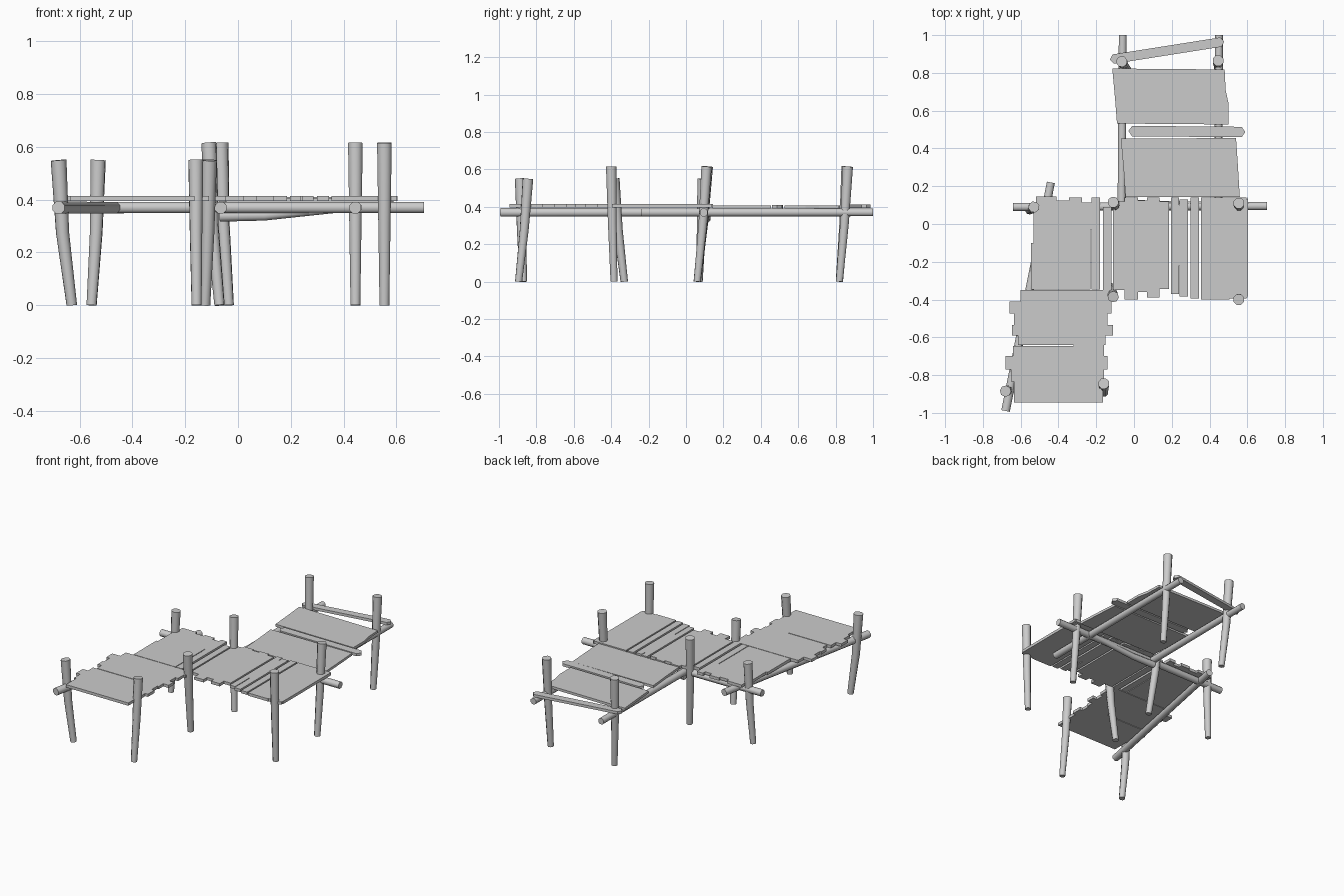
import bpy, bmesh, math
from mathutils import Vector

cube = bpy.data.objects.get("Cube")
if cube:
    bpy.data.objects.remove(cube, do_unlink=True)

# One plain weathered grey for everything
wood = bpy.data.materials.new("weathered_grey")
wood.use_nodes = True
wood.diffuse_color = (0.6, 0.6, 0.6, 1)
wood.node_tree.nodes["Principled BSDF"].inputs["Base Color"].default_value = wood.diffuse_color


def finish(name, bm, smooth=False):
    bmesh.ops.recalc_face_normals(bm, faces=bm.faces)
    mesh = bpy.data.meshes.new(name)
    bm.to_mesh(mesh)
    bm.free()
    mesh.materials.append(wood)
    obj = bpy.data.objects.new(name, mesh)
    bpy.context.collection.objects.link(obj)
    if smooth:
        bpy.ops.object.select_all(action="DESELECT")
        obj.select_set(True)
        bpy.context.view_layer.objects.active = obj
        bpy.ops.object.shade_smooth_by_angle(angle=math.radians(50))


def log(name, path, start_radius, end_radius, sides=8):
    """Tapered round timber that follows a short path."""
    bm = bmesh.new()
    path = [Vector(p) for p in path]
    turn = (path[-1] - path[0]).to_track_quat("Z", "Y")
    rings = []
    for i, point in enumerate(path):
        radius = start_radius + (end_radius - start_radius) * i / (len(path) - 1)
        ring = []
        for k in range(sides):
            angle = math.tau * (k + 0.5) / sides
            offset = Vector((math.cos(angle), math.sin(angle), 0)) * radius
            ring.append(bm.verts.new(point + turn @ offset))
        rings.append(ring)
    for low, high in zip(rings, rings[1:]):
        for k in range(sides):
            n = (k + 1) % sides
            bm.faces.new((low[k], low[n], high[n], high[k]))
    bm.faces.new(rings[0])
    bm.faces.new(rings[-1])
    finish(name, bm, smooth=True)


def slab(name, outline, bottom, top):
    """Flat board extruded from its plan outline."""
    bm = bmesh.new()
    face = bm.faces.new([bm.verts.new((x, y, bottom)) for x, y in outline])
    extruded = bmesh.ops.extrude_face_region(bm, geom=[face])["geom"]
    for item in extruded:
        if isinstance(item, bmesh.types.BMVert):
            item.co.z = top
    finish(name, bm)


def planking(name, start, planks, along_x=False, bottom=0.395, top=0.414):
    """Row of planks (width, low end, high end) joined in one ragged sheet."""
    low_side, high_side = [], []
    for width, low, high in planks:
        low_side += [(start, low), (start + width, low)]
        high_side += [(start, high), (start + width, high)]
        start += width
    outline = low_side + high_side[::-1]
    clean = [p for i, p in enumerate(outline) if p != outline[i - 1]]
    if along_x:
        clean = [(b, a) for a, b in clean]
    slab(name, clean, bottom, top)


# Leaning posts: foot (x, y), head (x, y), height
posts = {
    "front_right_post": (-0.63, -0.87, -0.68, -0.885, 0.55),
    "front_left_post": (-0.157, -0.895, -0.16, -0.845, 0.55),
    "side_right_post": (-0.555, 0.07, -0.53, 0.09, 0.55),
    "inner_front_post": (-0.125, -0.33, -0.11, -0.385, 0.55),
    "inner_middle_post": (-0.07, 0.06, -0.11, 0.115, 0.615),
    "side_left_post": (0.555, 0.06, 0.555, 0.11, 0.615),
    "side_front_post": (0.555, -0.385, 0.555, -0.4, 0.615),
    "back_right_post": (-0.035, 0.82, -0.065, 0.86, 0.615),
    "back_left_post": (0.445, 0.82, 0.445, 0.865, 0.615),
}
for name, (fx, fy, hx, hy, height) in posts.items():
    foot, head = Vector((fx, fy, 0)), Vector((hx, hy, height))
    bend = foot.lerp(head, 0.5) + (head - foot) * Vector((0.2, 0.1, 0))
    log(name, [foot, bend, head], 0.02, 0.03)

# Round beams under the decks
log("cross_beam", [(-0.64, 0.09, 0.37), (0.705, 0.095, 0.37)], 0.023, 0.023)
log("right_beam", [(-0.68, -0.99, 0.37), (-0.44, 0.22, 0.37)], 0.025, 0.023)
log("back_right_beam", [(-0.06, 1, 0.37), (-0.065, 0.06, 0.37)], 0.022, 0.024)
log("back_left_beam", [(0.45, 1, 0.37), (0.445, -0.24, 0.37)], 0.022, 0.024)
log("bent_brace", [(-0.07, 0.11, 0.338), (0.1, 0.105, 0.34), (0.42, 0.1, 0.372)], 0.023, 0.018)

# Front right deck, boards running across
planking("front_deck", -0.945, [
    (0.11, -0.635, -0.165), (0.065, -0.65, -0.16), (0.07, -0.68, -0.14),
    (0.055, -0.64, -0.16), (0.005, -0.32, -0.16), (0.05, -0.615, -0.15),
    (0.055, -0.645, -0.11), (0.06, -0.635, -0.14), (0.065, -0.66, -0.12),
    (0.06, -0.6, -0.11)], along_x=True)

# Right deck, boards running front to back
planking("right_deck", -0.545, [
    (0.012, -0.346, -0.1), (0.013, -0.346, 0.1), (0.11, -0.346, 0.145),
    (0.065, -0.346, 0.125), (0.07, -0.346, 0.14), (0.045, -0.346, 0.115),
    (0.005, -0.03, 0.115), (0.045, -0.346, 0.14)])
planking("narrow_plank", -0.165, [(0.045, -0.355, 0.09)])

# Middle deck, several loose boards
planking("middle_deck", -0.11, [
    (0.06, -0.35, 0.12), (0.07, -0.4, 0.14), (0.05, -0.36, 0.125),
    (0.065, -0.39, 0.14), (0.05, -0.345, 0.12)])
planking("loose_plank", 0.197, [(0.04, -0.37, 0.14), (0.005, -0.22, 0.1), (0.045, -0.385, 0.13)])
planking("thin_plank", 0.3, [(0.045, -0.395, 0.14)])
planking("left_deck", 0.355, [(0.15, -0.4, 0.14), (0.09, -0.395, 0.14), (0.005, -0.39, 0.13)])

# Continuous left edge boards and the back decks
planking("edge_plank", 0.6, [(0.004, -0.38, 0.14)])
slab("inner_back_deck", [(-0.07, 0.452), (0.54, 0.455), (0.55, 0.31), (0.56, 0.142),
                         (-0.045, 0.142), (-0.055, 0.29)], 0.39, 0.407)
slab("outer_back_deck", [(-0.115, 0.823), (0.48, 0.818), (0.485, 0.71), (0.5, 0.64),
                         (0.5, 0.527), (-0.09, 0.532), (-0.1, 0.66)], 0.39, 0.407)


def stick(name, start, end, width, bottom):
    """Narrow board with clipped ends."""
    a, b = Vector(start), Vector(end)
    along = (b - a).normalized() * width * 0.35
    side = Vector((-along.y, along.x)).normalized() * width / 2
    slab(name, [a - along, a - side, b - side, b + along, b + side, a + side],
         bottom, bottom + 0.018)


# Loose cross boards at the back
stick("gap_board", (-0.01, 0.492), (0.57, 0.487), 0.055, 0.392)
stick("back_board", (-0.11, 0.873), (0.46, 0.963), 0.05, 0.393)
